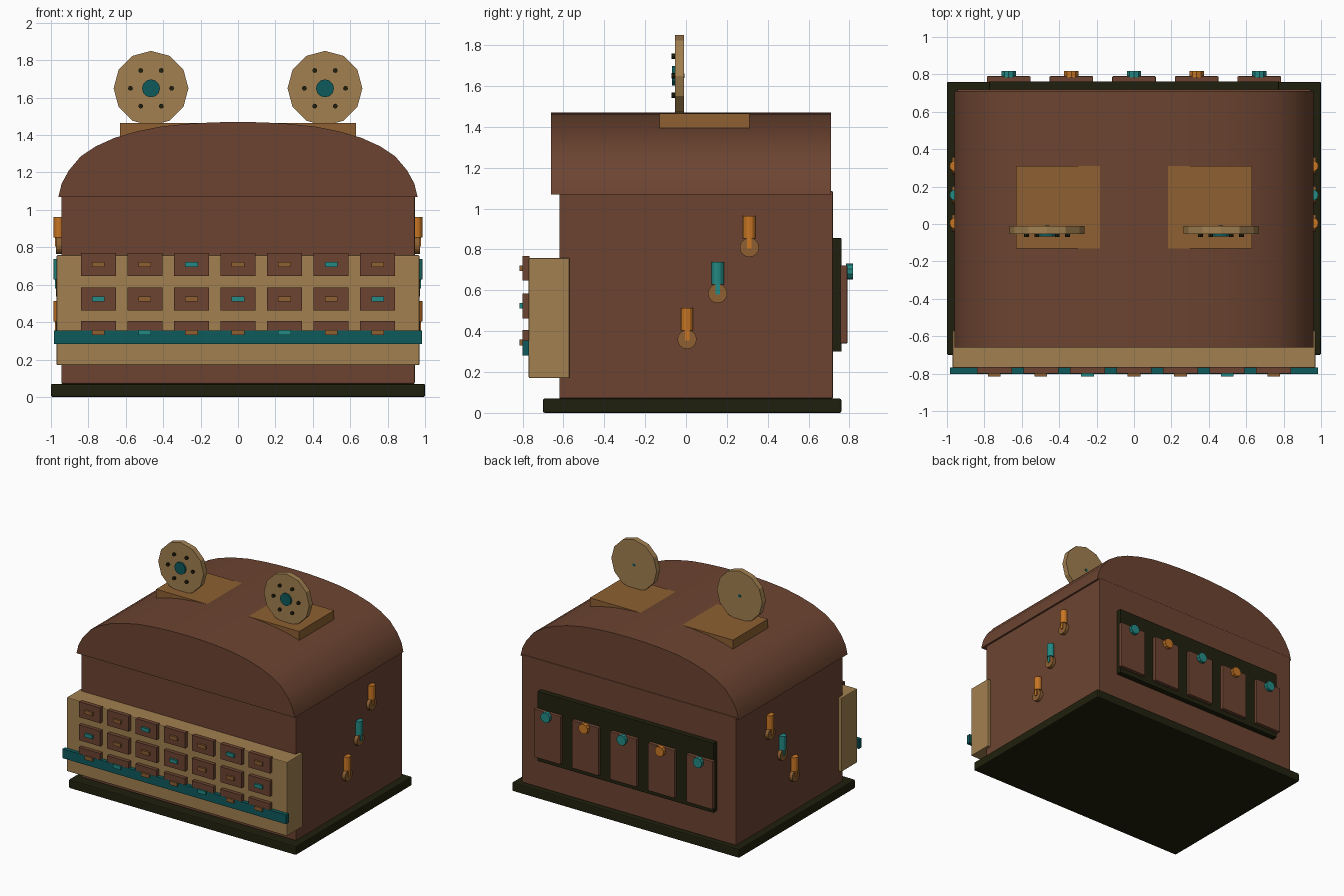
import bpy, bmesh, math
from mathutils import Matrix

if "Cube" in bpy.data.objects:
    bpy.data.objects.remove(bpy.data.objects["Cube"])


def material(name, r, g, b):
    """Flat material from an sRGB colour given in 0..255."""
    col = tuple((c / 255 / 12.92) if c < 11 else ((c / 255 + 0.055) / 1.055) ** 2.4
                for c in (r, g, b)) + (1.0,)
    m = bpy.data.materials.new(name)
    m.use_nodes = True
    m.diffuse_color = col
    m.node_tree.nodes["Principled BSDF"].inputs["Base Color"].default_value = col
    return m


WOOD = material("brown wood", 108, 68, 49)
DARK = material("near black", 32, 32, 14)
TAN = material("tan", 162, 128, 80)
AMBER = material("amber wood", 142, 96, 50)
TEAL_DARK = material("deep teal", 14, 90, 92)
TEAL = material("teal", 35, 138, 132)
ORANGE = material("orange", 200, 118, 36)


def finish(name, bm, mat, bevel=0.0):
    bmesh.ops.recalc_face_normals(bm, faces=bm.faces)
    me = bpy.data.meshes.new(name)
    bm.to_mesh(me)
    bm.free()
    me.materials.append(mat)
    ob = bpy.data.objects.new(name, me)
    bpy.context.collection.objects.link(ob)
    if bevel:
        mod = ob.modifiers.new("bevel", "BEVEL")
        mod.width = bevel
        mod.segments = 2
    return ob


def box(name, x, y, z, mat, bevel=0.0):
    """Box from (min, max) ranges on each axis."""
    bm = bmesh.new()
    bmesh.ops.create_cube(bm, size=1)
    for v in bm.verts:
        for i, (lo, hi) in enumerate((x, y, z)):
            v.co[i] = lo if v.co[i] < 0 else hi
    return finish(name, bm, mat, bevel)


def span(centre, size):
    return (centre - size / 2, centre + size / 2)


def disc(name, centre, radius, depth, axis, mat, sides=12):
    bm = bmesh.new()
    bmesh.ops.create_cone(bm, cap_ends=True, segments=sides, radius1=radius,
                          radius2=radius, depth=depth)
    turn = {"X": Matrix.Rotation(math.pi / 2, 4, "Y"),
            "Y": Matrix.Rotation(math.pi / 2, 4, "X"),
            "Z": Matrix.Identity(4)}[axis]
    bm.transform(Matrix.Translation(centre) @ turn)
    return finish(name, bm, mat)


# Base and body
box("base", (-1, 1), (-0.70, 0.76), (0, 0.07), DARK, 0.008)
box("body", (-0.945, 0.945), (-0.62, 0.72), (0.07, 1.085), WOOD, 0.006)

# Arched roof, extruded along y from a mirrored half profile
half = [(0.96, 1.07), (0.943, 1.14), (0.905, 1.21), (0.84, 1.287), (0.76, 1.34),
        (0.66, 1.385), (0.54, 1.42), (0.41, 1.446), (0.27, 1.46), (0.13, 1.468)]
outline = half + [(0, 1.47)] + [(-x, z) for x, z in reversed(half)]
bm = bmesh.new()
front = bm.faces.new([bm.verts.new((x, -0.66, z)) for x, z in outline])
ext = bmesh.ops.extrude_face_region(bm, geom=[front], use_keep_orig=True)
for v in ext["geom"]:
    if isinstance(v, bmesh.types.BMVert):
        v.co.y = 0.71
roof = finish("roof", bm, WOOD)
bpy.context.view_layer.objects.active = roof
roof.select_set(True)
bpy.ops.object.shade_smooth_by_angle(angle=math.radians(30))
roof.select_set(False)

# Roof platforms with upright reels, one per side
for side, sx in (("left", 1), ("right", -1)):
    box(side + "_platform", span(sx * 0.395, 0.47), (-0.13, 0.31), (1.39, 1.465), AMBER)
    cx, cz = sx * 0.465, 1.65
    disc(side + "_reel", (cx, -0.032, cz), 0.2, 0.044, "Y", TAN)
    disc(side + "_reel_hub", (cx, -0.055, cz), 0.048, 0.026, "Y", TEAL_DARK)
    disc(side + "_reel_axle", (cx, -0.03, cz), 0.012, 0.045, "Y", TEAL_DARK, 8)
    for k in range(6):
        a = k * math.pi / 3
        disc(side + "_reel_stud", (cx + 0.11 * math.cos(a), -0.06, cz + 0.11 * math.sin(a)),
             0.013, 0.02, "Y", DARK, 8)

# Front cabinet with three rows of seven drawers
box("front_cabinet", (-0.97, 0.97), (-0.77, -0.57), (0.17, 0.758), TAN, 0.006)
for row, z in enumerate((0.345, 0.524, 0.708)):
    for i in range(7):
        x = (i - 3) * 0.249
        box("drawer", span(x, 0.187), (-0.80, -0.765), span(z, 0.122), WOOD)
        box("drawer_handle", span(x, 0.068), (-0.815, -0.795), span(z, 0.028),
            TEAL if (i + row) % 3 == 1 else AMBER)
box("front_rail", (-0.985, 0.985), (-0.801, -0.768), (0.282, 0.355), TEAL_DARK)

# Side levers: round mount, narrow arm and thick grip
for side, sx in (("left", 1), ("right", -1)):
    for y, z, mat in ((0.005, 0.36, ORANGE), (0.155, 0.585, TEAL), (0.31, 0.81, ORANGE)):
        disc(side + "_lever_mount", (sx * 0.955, y, z), 0.047, 0.034, "X", AMBER, 16)
        box(side + "_lever_arm", span(sx * 0.962, 0.034), span(y, 0.022),
            (z - 0.005, z + 0.06), mat)
        disc(side + "_lever_grip", (sx * 0.956, y, z + 0.098), 0.03, 0.11, "Z", mat, 12)

# Back panel with five plates and knobs
box("back_panel", (-0.775, 0.775), (0.71, 0.762), (0.30, 0.855), DARK, 0.004)
for i in range(5):
    x = (i - 2) * 0.335
    box("back_plate", span(x, 0.233), (0.755, 0.79), (0.34, 0.722), WOOD, 0.004)
    disc("back_knob", (x, 0.80, 0.692), 0.04, 0.034, "Y", ORANGE if i % 2 else TEAL, 10)
